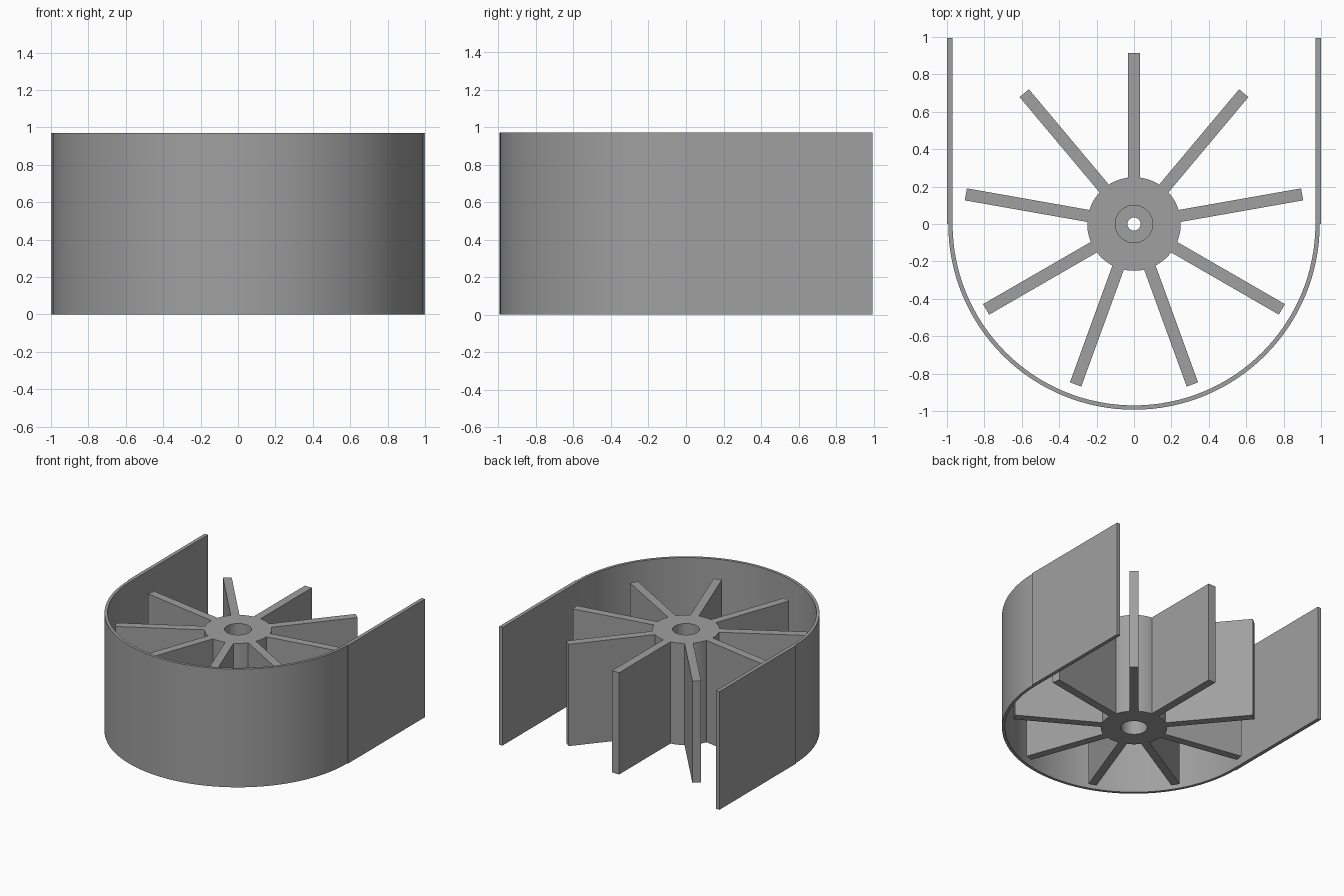
import bpy, bmesh
from math import sin, cos, asin, pi, radians, hypot, atan2

cube = bpy.data.objects.get("Cube")
if cube:
    bpy.data.objects.remove(cube, do_unlink=True)

# Single plain grey
grey = bpy.data.materials.new("plain_grey")
grey.use_nodes = True
colour = (0.35, 0.35, 0.35, 1)
grey.diffuse_color = colour
grey.node_tree.nodes["Principled BSDF"].inputs["Base Color"].default_value = colour


def arc(radius, start, end, steps):
    return [(radius * cos(start + (end - start) * i / steps),
             radius * sin(start + (end - start) * i / steps)) for i in range(steps + 1)]


def circle(radius, steps=48):
    return arc(radius, 0, 2 * pi, steps)[:-1]


def plate(name, outlines, bottom, top):
    """Extrude closed outlines (inner ones become holes) from bottom to top."""
    curve = bpy.data.curves.new(name, 'CURVE')
    curve.dimensions = '2D'
    curve.fill_mode = 'BOTH'
    curve.extrude = (top - bottom) / 2
    for outline in outlines:
        spline = curve.splines.new('POLY')
        spline.points.add(len(outline) - 1)
        for point, (x, y) in zip(spline.points, outline):
            point.co = (x, y, 0, 1)
        spline.use_cyclic_u = True
    obj = bpy.data.objects.new(name, curve)
    bpy.context.collection.objects.link(obj)
    obj.location.z = (bottom + top) / 2
    bpy.ops.object.select_all(action='DESELECT')
    obj.select_set(True)
    bpy.context.view_layer.objects.active = obj
    bpy.ops.object.convert(target='MESH')
    obj = bpy.context.view_layer.objects.active
    # Weld the caps to the sides
    bm = bmesh.new()
    bm.from_mesh(obj.data)
    bmesh.ops.remove_doubles(bm, verts=bm.verts, dist=0.0001)
    bmesh.ops.recalc_face_normals(bm, faces=bm.faces)
    bm.to_mesh(obj.data)
    bm.free()
    obj.data.materials.clear()
    obj.data.materials.append(grey)
    bpy.ops.object.shade_smooth_by_angle(angle=radians(25))
    return obj


# U-shaped casing: half ring at the front, straight walls running back
back, inner, ring, outer = 0.995, 0.97, 0.993, 1.0
casing = ([(outer, back), (outer, 0)] + arc(ring, 0, -pi, 64)
          + [(-outer, 0), (-outer, back), (-inner, back)]
          + arc(inner, -pi, 0, 64) + [(inner, back)])
plate("casing", [casing], 0, 0.97)

# Paddle wheel: hub and nine radial blades in one outline, with a bore
blades, hub, tip, half = 9, 0.25, 0.913, 0.0325
height, bore = 0.835, 0.1
pitch = 2 * pi / blades
root = asin(half / hub)
reach, spread = hypot(tip, half), atan2(half, tip)
wheel = []
for k in range(blades):
    a = pi / 2 + k * pitch
    wheel += [(reach * cos(a + s * spread), reach * sin(a + s * spread)) for s in (-1, 1)]
    wheel += arc(hub, a + root, a + pitch - root, 8)
plate("paddle_wheel", [wheel, circle(bore)], 0, height)

# Web inside the bore with the small shaft hole
plate("hub_web", [circle(bore), circle(0.035)], 0.3, 0.535)
